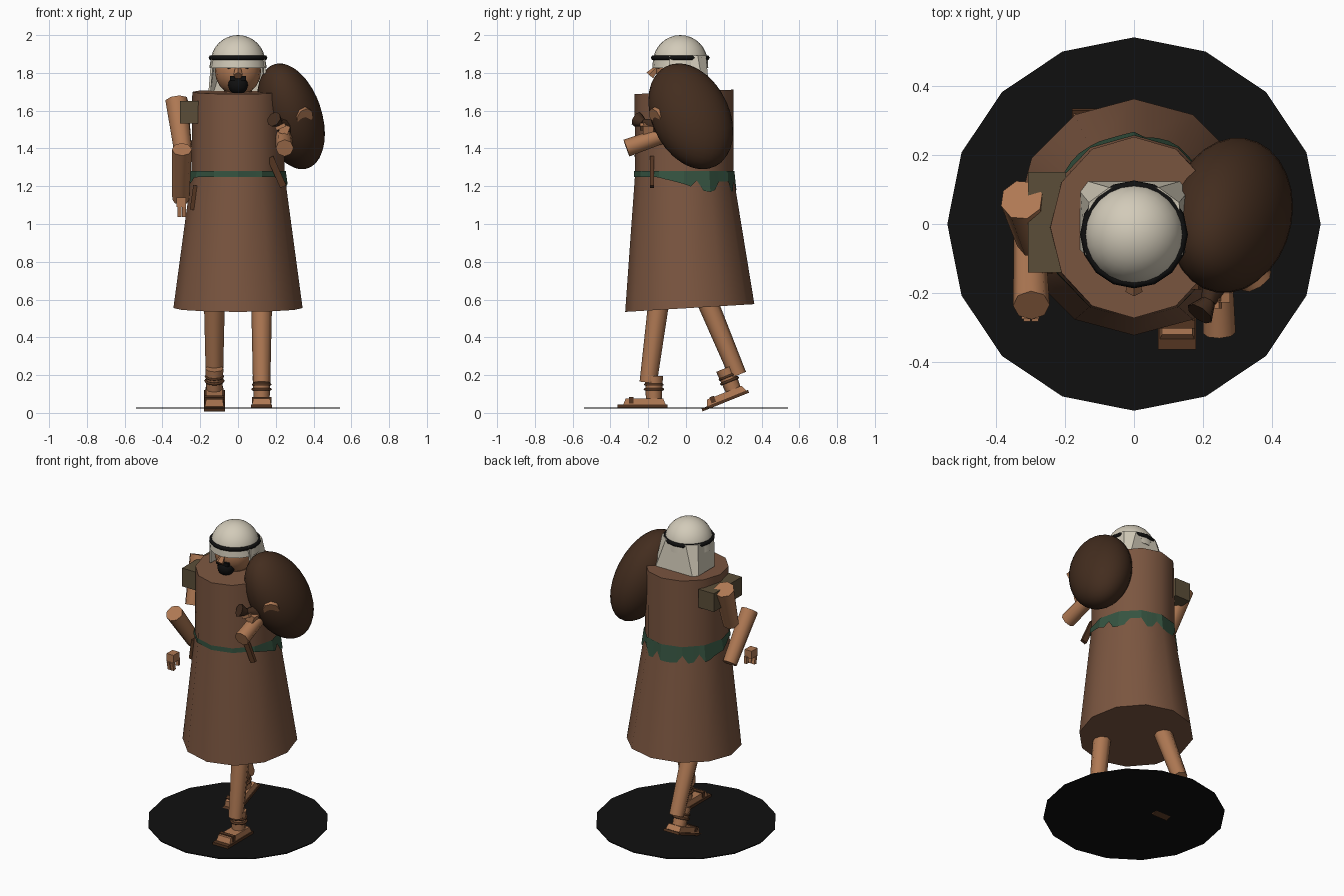
import bpy, bmesh, math, random
from mathutils import Vector, Matrix

if "Cube" in bpy.data.objects:
    bpy.data.objects.remove(bpy.data.objects["Cube"])

random.seed(4)


def mat(name, r, g, b):
    m = bpy.data.materials.new(name)
    m.diffuse_color = (r ** 2.2, g ** 2.2, b ** 2.2, 1)
    m.use_nodes = True
    m.node_tree.nodes["Principled BSDF"].inputs["Base Color"].default_value = m.diffuse_color
    return m


ROBE = mat("robe_brown", .48, .34, .26)
SKIN = mat("skin", .68, .47, .33)
DARK = mat("sack_brown", .27, .19, .14)
LEATHER = mat("leather", .33, .22, .15)
GREEN = mat("sash_green", .22, .33, .26)
WHITE = mat("cloth_white", .82, .79, .72)
PATCH = mat("olive_cloth", .36, .31, .23)
BLACK = mat("black", .09, .09, .09)


def finish(name, bm, m, smooth=None):
    bmesh.ops.recalc_face_normals(bm, faces=bm.faces)
    me = bpy.data.meshes.new(name)
    bm.to_mesh(me)
    bm.free()
    o = bpy.data.objects.new(name, me)
    bpy.context.collection.objects.link(o)
    me.materials.append(m)
    if smooth:
        bpy.ops.object.select_all(action='DESELECT')
        o.select_set(True)
        bpy.context.view_layer.objects.active = o
        bpy.ops.object.shade_smooth_by_angle(angle=math.radians(smooth))
    return o


def loft(name, rings, n, m, smooth=40):
    """Capped stack of n-gons: (centre y, z, rx, ry, slope of z along y)."""
    bm = bmesh.new()
    loops = []
    for cy, z, rx, ry, s in rings:
        pts = [(rx * math.cos(a), cy + ry * math.sin(a)) for a in [i * math.tau / n for i in range(n)]]
        loops.append([bm.verts.new((x, y, z + s * y)) for x, y in pts])
    for a, b in zip(loops, loops[1:]):
        for i in range(n):
            bm.faces.new((a[i], a[(i + 1) % n], b[(i + 1) % n], b[i]))
    bm.faces.new(loops[0])
    bm.faces.new(loops[-1])
    return finish(name, bm, m, smooth)


def rod(name, p, q, r1, r2, m, n=8):
    p, q = Vector(p), Vector(q)
    bm = bmesh.new()
    mx = Matrix.Translation((p + q) / 2) @ (q - p).to_track_quat('Z', 'Y').to_matrix().to_4x4()
    bmesh.ops.create_cone(bm, cap_ends=True, segments=n, radius1=r1, radius2=r2, depth=(q - p).length, matrix=mx)
    return finish(name, bm, m, 50)


def box(name, c, size, m, rot=(0, 0, 0), base=Matrix(), taper=1):
    bm = bmesh.new()
    bmesh.ops.create_cube(bm, size=1)
    for v in bm.verts:
        if v.co.z > 0:
            v.co.x *= taper
            v.co.y *= taper
    mx = Matrix.Translation(c)
    for ang, ax in zip(rot, 'XYZ'):
        mx = mx @ Matrix.Rotation(math.radians(ang), 4, ax)
    bm.transform(base @ mx @ Matrix.Diagonal((*size, 1)))
    return finish(name, bm, m)


def ball(name, c, r, m, u=16, v=10):
    bm = bmesh.new()
    bmesh.ops.create_uvsphere(bm, u_segments=u, v_segments=v, radius=1,
                              matrix=Matrix.Translation(c) @ Matrix.Diagonal((*r, 1)))
    return finish(name, bm, m, 60)


def torus(name, r, t, m, mx, n=12, k=6):
    bm = bmesh.new()
    g = [[bm.verts.new(((r + t * math.cos(b)) * math.cos(a), (r + t * math.cos(b)) * math.sin(a), t * math.sin(b)))
          for b in [j * math.tau / k for j in range(k)]] for a in [i * math.tau / n for i in range(n)]]
    for i in range(n):
        for j in range(k):
            i2, j2 = (i + 1) % n, (j + 1) % k
            bm.faces.new((g[i][j], g[i2][j], g[i2][j2], g[i][j2]))
    bm.transform(mx)
    return finish(name, bm, m, 65)


# Ground disc
rod("base_disc", (0, 0, .022), (0, 0, .028), .54, .54, BLACK, 16)

# Robe
loft("robe_skirt", [(.02, .554, .342, .342, .06), (-.01, 1.26, .247, .26, 0)], 12, ROBE)
loft("robe_torso", [(-.01, 1.25, .247, .26, 0), (-.01, 1.70, .242, .262, .045)], 12, ROBE)

# Ragged sash wrapped around the twelve-sided waist
bm = bmesh.new()
N = 48
pairs = []
for i in range(N):
    a = i * math.tau / N
    k = math.cos(math.pi / 12) / math.cos(a % (math.pi / 6) - math.pi / 12)
    back = min(1, max(0, math.sin(a) + .55))
    low = 1.25 - back * random.choice((.025, .07, .075, .08))
    f = 1.015 + (1.25 - low) * .6
    c, s = k * math.cos(a), k * math.sin(a)
    pairs.append((bm.verts.new((.253 * c, -.01 + .266 * s, 1.28)), bm.verts.new((.253 * f * c, -.01 + .262 * f * s, low))))
for i in range(N):
    a, b = pairs[i], pairs[(i + 1) % N]
    bm.faces.new((a[0], b[0], b[1], a[1]))
finish("waist_sash", bm, GREEN)

# Dagger and strap at the waist
box("dagger", (.205, -.18, 1.275), (.035, .02, .17), LEATHER, (0, -24, 0))
box("hanging_strap", (-.235, -.13, 1.14), (.022, .03, .13), LEATHER, (0, 8, 0))

# Legs and feet: front foot flat, rear foot with raised heel
feet = (("front", .125, Matrix.Translation((.125, -.17, .03)), (-.14, .62), (-.2, .16)),
        ("rear", -.125, Matrix.Translation((-.125, .266, .082)) @ Matrix.Rotation(math.radians(22), 4, 'X'),
         (.1, .62), (.275, .2)))
for side, x, base, hip, shin in feet:
    rod(side + "_leg", (x, *hip), (x, *shin), .056, .046, SKIN)
    box(side + "_sole", (0, -.06, .006), (.11, .265, .016), LEATHER, base=base)
    box(side + "_foot", (0, -.05, .03), (.1, .225, .034), SKIN, base=base, taper=.88)
    rod(side + "_ankle", base @ Vector((0, 0, .04)), base @ Vector((0, 0, .165)), .042, .048, SKIN)
    torus(side + "_ankle_ring", .046, .008, LEATHER, base @ Matrix.Translation((0, 0, .095)))
    box(side + "_sandal_strap", (0, -.12, .036), (.104, .025, .034), LEATHER, base=base)
    torus(side + "_upper_ring", .045, .007, LEATHER, base @ Matrix.Translation((0, 0, .12)))

# Hanging arm on the -x side
box("shoulder_patch", (-.252, .005, 1.592), (.11, .29, .12), PATCH)
rod("upper_arm_hanging", (-.325, .07, 1.655), (-.29, -.05, 1.38), .062, .05, SKIN)
rod("forearm_hanging", (-.297, -.235, 1.395), (-.303, -.02, 1.13), .053, .045, SKIN)
box("palm_hanging", (-.3, -.245, 1.115), (.05, .06, .05), SKIN)
for i in range(2):
    box("finger_hanging", (-.31 + .024 * i, -.265, 1.065), (.02, .022, .055), SKIN, (12, 0, 0))
box("thumb_hanging", (-.285, -.215, 1.075), (.02, .02, .045), SKIN)

# Sack on the +x shoulder: a sheared sphere
bm = bmesh.new()
bmesh.ops.create_uvsphere(bm, u_segments=28, v_segments=18, radius=1)
bm.transform(Matrix(((.18, 0, 0, .28), (.025, .2235, 0, .025), (-.093, -.07, .2546, 1.57), (0, 0, 0, 1))))
finish("sack", bm, DARK, 60)
rod("sack_neck", (.25, -.13, 1.51), (.215, -.225, 1.535), .05, .022, DARK)
rod("sack_mouth", (.215, -.225, 1.535), (.19, -.26, 1.555), .022, .042, DARK)

# Arm holding the sack
rod("upper_arm_holding", (.26, -.02, 1.64), (.355, -.165, 1.565), .06, .05, SKIN)
rod("forearm_holding", (.247, -.315, 1.402), (.24, -.11, 1.475), .047, .043, SKIN)
box("palm_holding", (.245, -.2, 1.5), (.05, .055, .05), SKIN, (0, 20, 0))
for i in range(3):
    box("finger_holding", (.225, -.235 + .022 * i, 1.515), (.055, .018, .02), SKIN, (0, -25, 0))

# Head and face
rod("neck", (0, -.01, 1.65), (0, -.02, 1.76), .075, .075, SKIN)
ball("head", (0, -.03, 1.81), (.122, .13, .13), SKIN)
rod("nose", (0, -.145, 1.835), (0, -.19, 1.785), .012, .026, SKIN, 5)
ball("beard", (0, -.125, 1.735), (.055, .05, .05), BLACK, 10, 8)
box("moustache", (0, -.15, 1.772), (.085, .03, .022), BLACK)
for s in (-1, 1):
    ball("eye", (s * .045, -.142, 1.83), (.014, .01, .01), BLACK, 8, 6)
    box("eyebrow", (s * .045, -.14, 1.85), (.045, .02, .01), BLACK, (0, s * 8, 0))

# Headdress: dome, cord and cloth hanging at back and sides
bm = bmesh.new()
bmesh.ops.create_uvsphere(bm, u_segments=24, v_segments=16, radius=.145)
bmesh.ops.delete(bm, geom=[v for v in bm.verts if v.co.z < -.01], context='VERTS')
bmesh.ops.holes_fill(bm, edges=bm.edges)
bm.transform(Matrix.Translation((0, -.03, 1.855)))
finish("head_cloth_dome", bm, WHITE, 50)
torus("head_cord", .143, .013, BLACK, Matrix.Translation((0, -.03, 1.88)), 16)

bm = bmesh.new()
top = [(-.135, -.09), (-.125, .06), (-.07, .1), (.07, .1), (.125, .06), (.135, -.09)]
low = [(-.15, -.075), (-.15, .09), (-.13, .118), (.13, .118), (.15, .09), (.15, -.075)]
ta = [bm.verts.new((x, y, 1.89)) for x, y in top]
lo = [bm.verts.new((x, y, 1.705)) for x, y in low]
for i in range(5):
    bm.faces.new((ta[i], ta[i + 1], lo[i + 1], lo[i]))
drape = finish("head_cloth_drape", bm, WHITE)
sol = drape.modifiers.new("thickness", 'SOLIDIFY')
sol.thickness = .012
sol.offset = 0
loft("head_cloth_rim", [(-.03, 1.825, .152, .148, 0), (-.03, 1.87, .145, .145, 0)], 16, WHITE)
